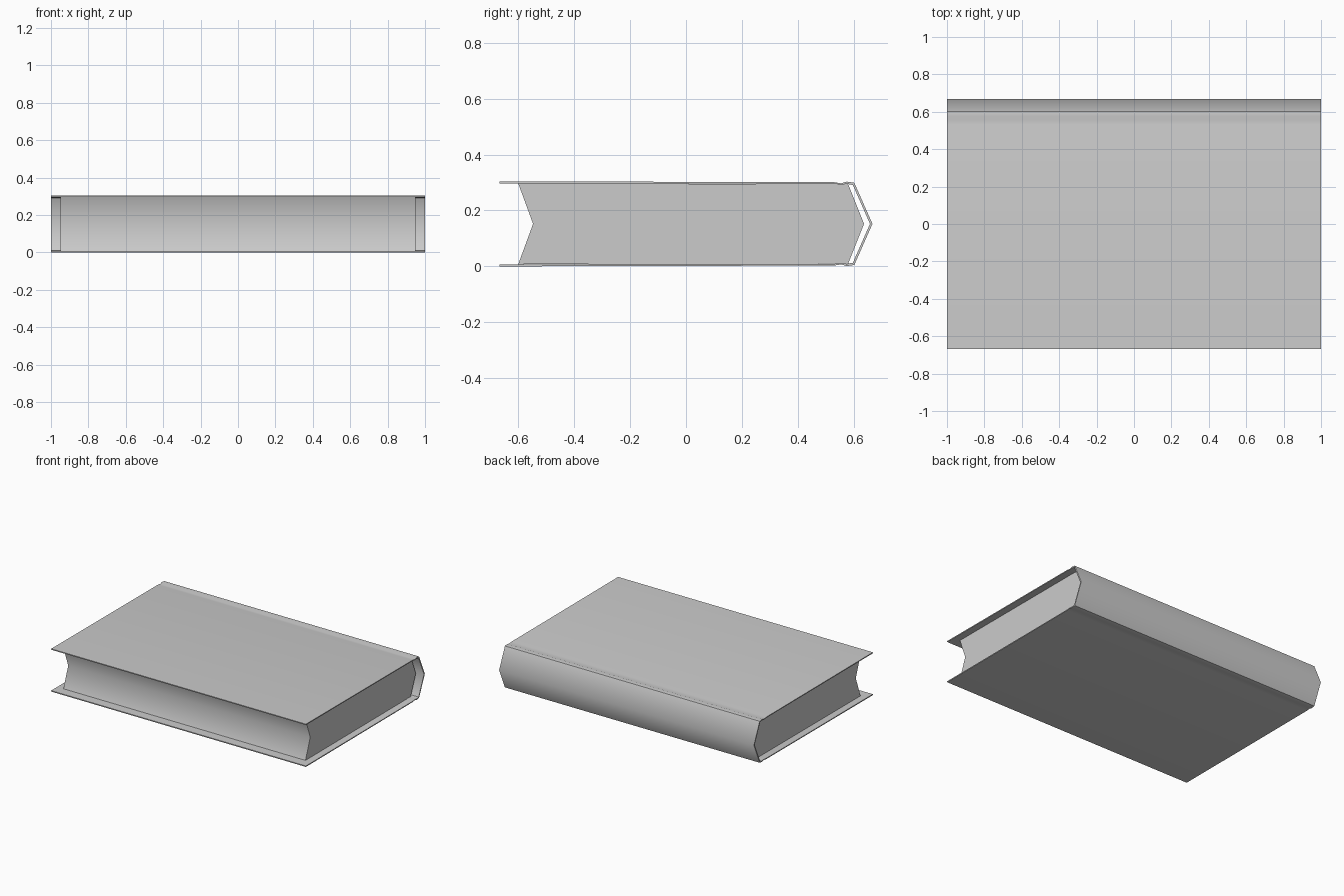
import bpy, bmesh, math

if "Cube" in bpy.data.objects:
    bpy.data.objects.remove(bpy.data.objects["Cube"])

MID = 0.152  # mirror height of the book


def mirrored(lower):
    """Mirror a lower half profile (ending on the mid height) to the upper half."""
    return lower + [(y, 2 * MID - z) for y, z in reversed(lower) if abs(z - MID) > 1e-6]


def extrude_strip(name, outer, inner, half):
    """Extrude along x a closed profile made from an outer and an inner line."""
    bm = bmesh.new()
    rows = [[[bm.verts.new((x, y, z)) for y, z in line] for line in (outer, inner)]
            for x in (-half, half)]
    n = len(outer)
    for i in range(n - 1):
        for o, inn in rows:
            bm.faces.new((o[i], o[i + 1], inn[i + 1], inn[i]))
        for k in (0, 1):
            a, b = rows[0][k], rows[1][k]
            bm.faces.new((a[i], a[i + 1], b[i + 1], b[i]))
    for i in (0, n - 1):
        bm.faces.new((rows[0][0][i], rows[0][1][i], rows[1][1][i], rows[1][0][i]))
    bmesh.ops.recalc_face_normals(bm, faces=bm.faces)
    mesh = bpy.data.meshes.new(name)
    bm.to_mesh(mesh)
    bm.free()
    ob = bpy.data.objects.new(name, mesh)
    bpy.context.collection.objects.link(ob)
    bpy.ops.object.select_all(action='DESELECT')
    ob.select_set(True)
    bpy.context.view_layer.objects.active = ob
    bpy.ops.object.shade_smooth_by_angle(angle=math.radians(55))
    return ob


# Cover: two thin boards, hinge grooves and a pointed spine
outer = mirrored([(-0.667, 0.0), (0.53, 0.003), (0.555, 0.007), (0.575, 0.001),
                  (0.602, 0.005), (0.667, MID)])
inner = mirrored([(-0.667, 0.007), (0.53, 0.009), (0.555, 0.012), (0.575, 0.009),
                  (0.597, 0.013), (0.658, MID)])
extrude_strip("cover", outer, inner, 1.0)

# Page block: hollow fore edge, rounded back
back = mirrored([(0.58, 0.0095), (0.637, MID)])
fore = mirrored([(-0.60, 0.0075), (-0.547, MID)])
extrude_strip("page_block", back, fore, 0.95)
